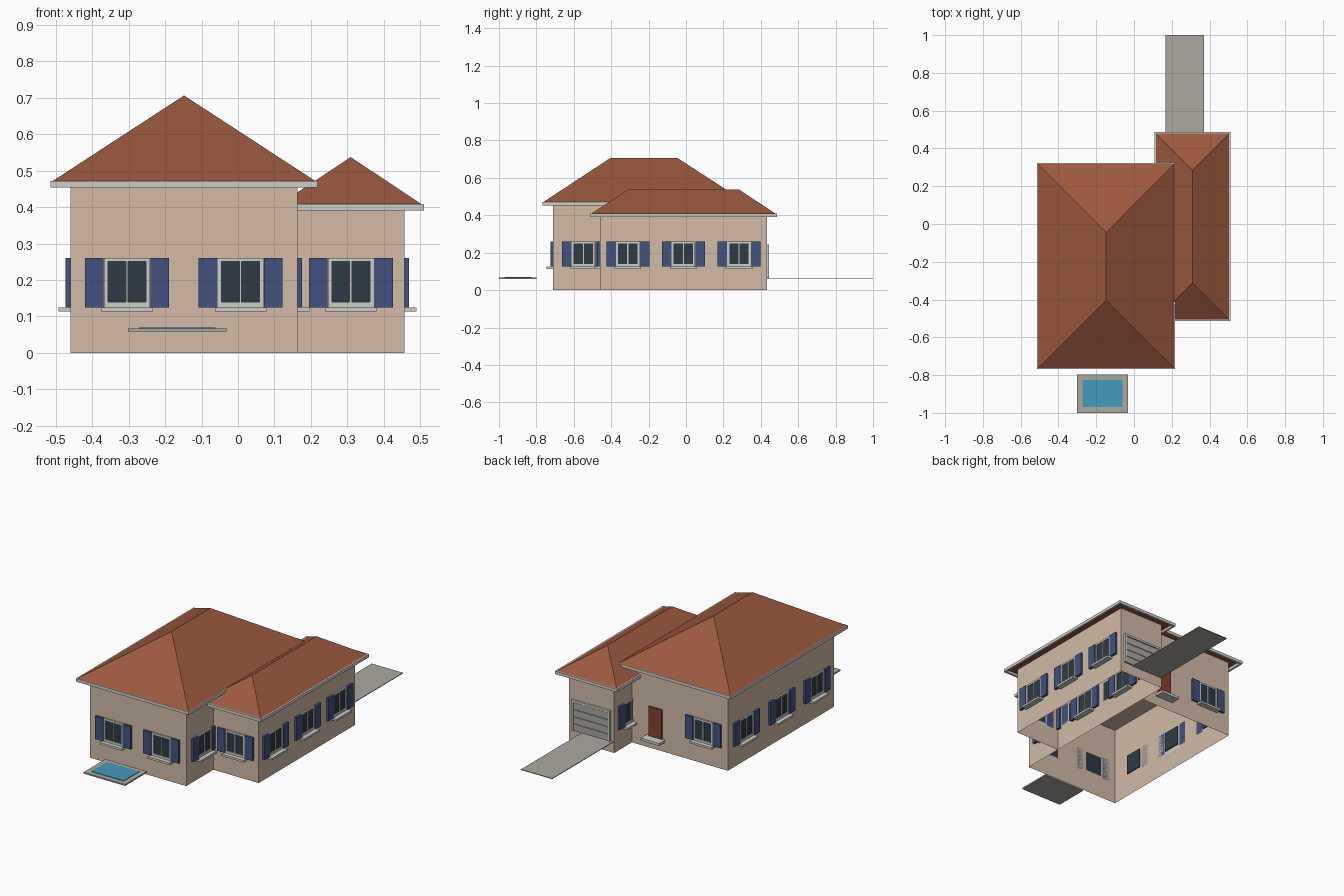
import bpy, bmesh
from math import radians
from mathutils import Matrix, Vector

cube = bpy.data.objects.get("Cube")
if cube:
    bpy.data.objects.remove(cube)


def material(name, r, g, b):
    # 8-bit display colour to linear
    lin = [((c / 255 + 0.055) / 1.055) ** 2.4 for c in (r, g, b)] + [1]
    m = bpy.data.materials.new(name)
    m.use_nodes = True
    m.diffuse_color = lin
    m.node_tree.nodes["Principled BSDF"].inputs["Base Color"].default_value = lin
    return m


STUCCO = material("stucco", 210, 187, 165)
TILE = material("roof_tile", 156, 89, 63)
TRIM = material("trim", 205, 206, 199)
SHUTTER = material("shutter_blue", 67, 81, 127)
GLASS = material("window_glass", 46, 59, 70)
PAVING = material("paving", 172, 169, 161)
WATER = material("pool_water", 66, 155, 190)
DOOR = material("door_wood", 132, 66, 44)


def finish(name, bm, mats, matrix=Matrix()):
    mesh = bpy.data.meshes.new(name)
    bm.to_mesh(mesh)
    bm.free()
    for m in mats:
        mesh.materials.append(m)
    obj = bpy.data.objects.new(name, mesh)
    obj.matrix_world = matrix
    bpy.context.collection.objects.link(obj)
    return obj


def boxes(name, mat, spans, matrix=Matrix(), open_bottom=False):
    """One object made of boxes, each given as x, y and z spans."""
    bm = bmesh.new()
    for x0, x1, y0, y1, z0, z1 in spans:
        centre = Vector((x0 + x1, y0 + y1, z0 + z1)) / 2
        size = Matrix.Diagonal((x1 - x0, y1 - y0, z1 - z0, 1))
        bmesh.ops.create_cube(bm, size=1, matrix=Matrix.Translation(centre) @ size)
    if open_bottom:
        bm.normal_update()
        down = [f for f in bm.faces if f.normal.z < -0.5]
        bmesh.ops.delete(bm, geom=down, context='FACES')
    return finish(name, bm, [mat], matrix)


def hip_roof(name, x0, x1, y0, y1, z0, z1, ridge_y0, ridge_y1):
    bm = bmesh.new()
    mid = (x0 + x1) / 2
    a, b, c, d = [bm.verts.new((x, y, z0)) for x, y in
                  ((x0, y0), (x1, y0), (x1, y1), (x0, y1))]
    e = bm.verts.new((mid, ridge_y0, z1))
    f = bm.verts.new((mid, ridge_y1, z1))
    for face in ((a, b, e), (b, c, f, e), (c, d, f), (d, a, e, f), (d, c, b, a)):
        bm.faces.new(face)
    finish(name, bm, [TILE])


def fascia(name, x0, x1, y0, y1, z0, z1, t=0.012):
    boxes(name, TRIM, [
        (x0, x1, y0, y0 + t, z0, z1), (x0, x1, y1 - t, y1, z0, z1),
        (x0, x0 + t, y0 + t, y1 - t, z0, z1), (x1 - t, x1, y0 + t, y1 - t, z0, z1)])


def on_wall(x, y, angle):
    """Local -y points out of the wall, local x runs along it."""
    return Matrix.Translation((x, y, 0)) @ Matrix.Rotation(radians(angle), 4, 'Z')


def window(name, x, y, angle, depth=-0.001):
    m = on_wall(x, y, angle)
    boxes(name + "_glass", GLASS, [(-.054, .054, -.004, -depth, .137, .252)], m)
    # frame border with centre bar
    boxes(name + "_frame", TRIM, [
        (-.063, -.052, -.009, 0, .125, .26), (.052, .063, -.009, 0, .125, .26),
        (-.052, .052, -.009, 0, .125, .139), (-.052, .052, -.009, 0, .25, .26),
        (-.003, .003, -.009, 0, .139, .25)], m)
    boxes(name + "_sill", TRIM, [(-.071, .071, -.033, 0, .113, .125)], m)
    boxes(name + "_shutters", SHUTTER,
          [(-.115, -.064, -.013, 0, .125, .26), (.064, .115, -.013, 0, .125, .26)], m)


# Walls: main block and side wing
MX0, MX1, MY0, MY1 = -.46, .163, -.712, .268
WX0, WX1, WY0, WY1 = .163, .456, -.46, .432
boxes("main_walls", STUCCO, [(MX0, MX1, MY0, MY1, 0, .465)], open_bottom=True)
boxes("wing_walls", STUCCO, [(WX0, WX1, WY0, WY1, 0, .402)], open_bottom=True)

# Roofs and eaves
hip_roof("main_roof", -.512, .216, -.766, .32, .469, .706, -.405, -.045)
fascia("main_fascia", -.514, .218, -.768, .322, .453, .471)
hip_roof("wing_roof", .11, .508, -.512, .484, .405, .537, -.312, .285)
fascia("wing_fascia", .108, .51, -.514, .486, .391, .409)


def along(a, b, t):
    return a + (b - a) * t


# Windows, evenly spread along each wall
for i, t in enumerate((.25, .75)):
    window(f"main_front_window_{i}", along(MX0, MX1, t), MY0, 0)
window("main_back_window", along(MX0, MX1, .25), MY1, 180)
window("wing_front_window", along(WX0, WX1, .5), WY0, 0)
for i, t in enumerate((1 / 6, 1 / 2, 5 / 6)):
    window(f"main_left_window_{i}", MX1, along(MY0, MY1, t), 90)
    window(f"main_right_window_{i}", MX0, along(MY0, MY1, t), -90, depth=-.006)
    window(f"wing_left_window_{i}", WX1, along(WY0, WY1, t), 90)
    window(f"wing_right_window_{i}", WX0, along(WY0, WY1, t), -90)

# Back door with its step
back = on_wall(along(MX0, MX1, .75), MY1, 180)
boxes("back_door", DOOR, [(-.043, .043, -.008, 0, .07, .245)], back)
boxes("door_step", TRIM, [(-.06, .06, -.056, 0, .057, .072)], back)

# Garage door: surround and stacked panels
garage = on_wall(along(WX0, WX1, .5), WY1, 180)
boxes("garage_surround", TRIM, [
    (-.125, -.113, -.012, 0, .065, .245), (.113, .125, -.012, 0, .065, .245),
    (-.113, .113, -.012, 0, .233, .245)], garage)
boxes("garage_panels", PAVING,
      [(-.113, .113, -.008, 0, .065 + i * .042, .104 + i * .042) for i in range(4)], garage)

# Driveway and pool
boxes("driveway", PAVING, [(.168, .37, WY1, 1, .062, .066)])
boxes("pool_deck", PAVING, [(-.302, -.032, -1, -.798, .059, .067)])
boxes("pool_surface", WATER, [(-.272, -.062, -.97, -.826, .065, .07)])
